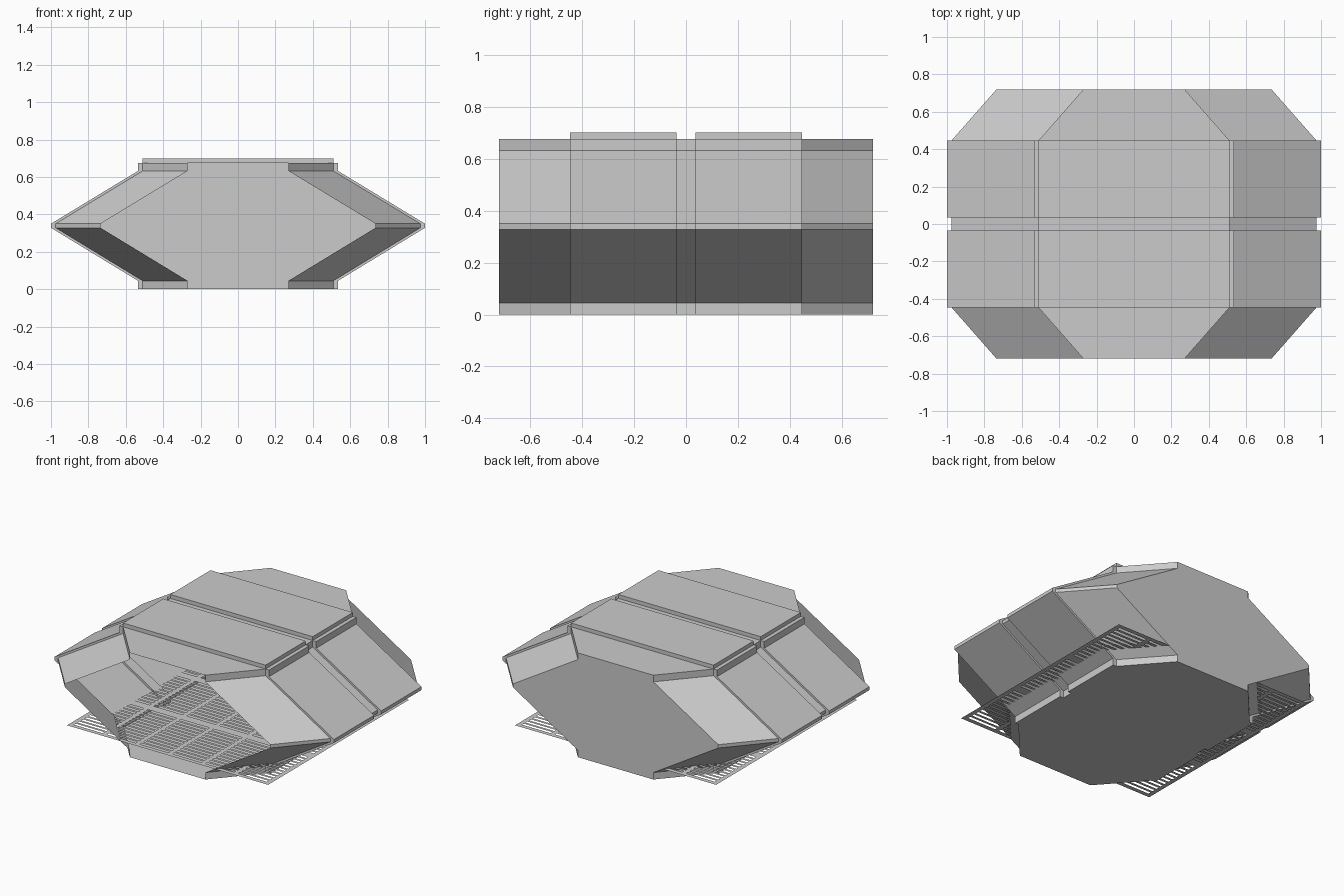
import bpy, bmesh

if "Cube" in bpy.data.objects:
    bpy.data.objects.remove(bpy.data.objects["Cube"])


def make_object(name, bm):
    mesh = bpy.data.meshes.new(name)
    bm.to_mesh(mesh)
    bm.free()
    obj = bpy.data.objects.new(name, mesh)
    bpy.context.collection.objects.link(obj)
    return obj


# Half cross-sections (x, z) from the roof edge down to the floor edge
BASE = [(.51, .675), (.51, .675), (.51, .675), (.51, .632), (.975, .35),
        (.975, .328), (.51, .045), (.51, 0)]
PANEL = [(.51, .70), (.51, .675), (.535, .675), (.535, .632), (1.0, .35),
         (1.0, .328), (.535, .045), (.535, 0)]
END = [(x - .24, z) for x, z in BASE]

# Hull: lofted hexagonal shell, open at the front, closed at the back
SECTIONS = [(-.72, END), (-.447, BASE), (-.447, PANEL), (-.036, PANEL),
            (-.036, BASE), (.036, BASE), (.036, PANEL), (.447, PANEL),
            (.447, BASE), (.72, END)]
bm = bmesh.new()
rings = []
for y, half in SECTIONS:
    loop = half + [(-x, z) for x, z in reversed(half)]
    rings.append([bm.verts.new((x, y, z)) for x, z in loop])
for a, b in zip(rings, rings[1:]):
    n = len(a)
    for i in range(n):
        j = (i + 1) % n
        bm.faces.new((a[i], a[j], b[j], b[i]))
bm.faces.new(rings[-1])
bmesh.ops.remove_doubles(bm, verts=bm.verts[:], dist=.0005)
bmesh.ops.dissolve_degenerate(bm, edges=bm.edges[:], dist=.0005)
bmesh.ops.recalc_face_normals(bm, faces=bm.faces[:])
make_object("hull_shell", bm)

# Floor grille: three panels of slotted plate, wider than the hull floor
Z = .086
SIZE, COLUMNS, SLOTS = .48, 6, 12
RIM, RAIL = .03, .03


def strip(bm, x0, x1, y0, y1):
    bm.faces.new([bm.verts.new((x, y, Z)) for x, y in
                  ((x0, y0), (x1, y0), (x1, y1), (x0, y1))])


for k in range(3):
    bm = bmesh.new()
    y0 = -.72 + k * SIZE
    y1 = y0 + SIZE
    strip(bm, -.72, .72, y0, y0 + RIM)
    strip(bm, -.72, .72, y1 - RIM, y1)
    lo, hi = y0 + RIM, y1 - RIM
    pitch = (1.44 - RAIL) / COLUMNS
    for c in range(COLUMNS + 1):
        x = -.72 + c * pitch
        strip(bm, x, x + RAIL, lo, hi)
    # bars between slots
    step = (hi - lo) / (SLOTS - .5)
    for c in range(COLUMNS):
        x = -.72 + c * pitch + RAIL
        for s in range(SLOTS - 1):
            y = lo + (s + .5) * step
            strip(bm, x, x + pitch - RAIL, y, y + step * .5)
    bmesh.ops.remove_doubles(bm, verts=bm.verts[:], dist=.0001)
    make_object("floor_grille_%d" % (k + 1), bm)
